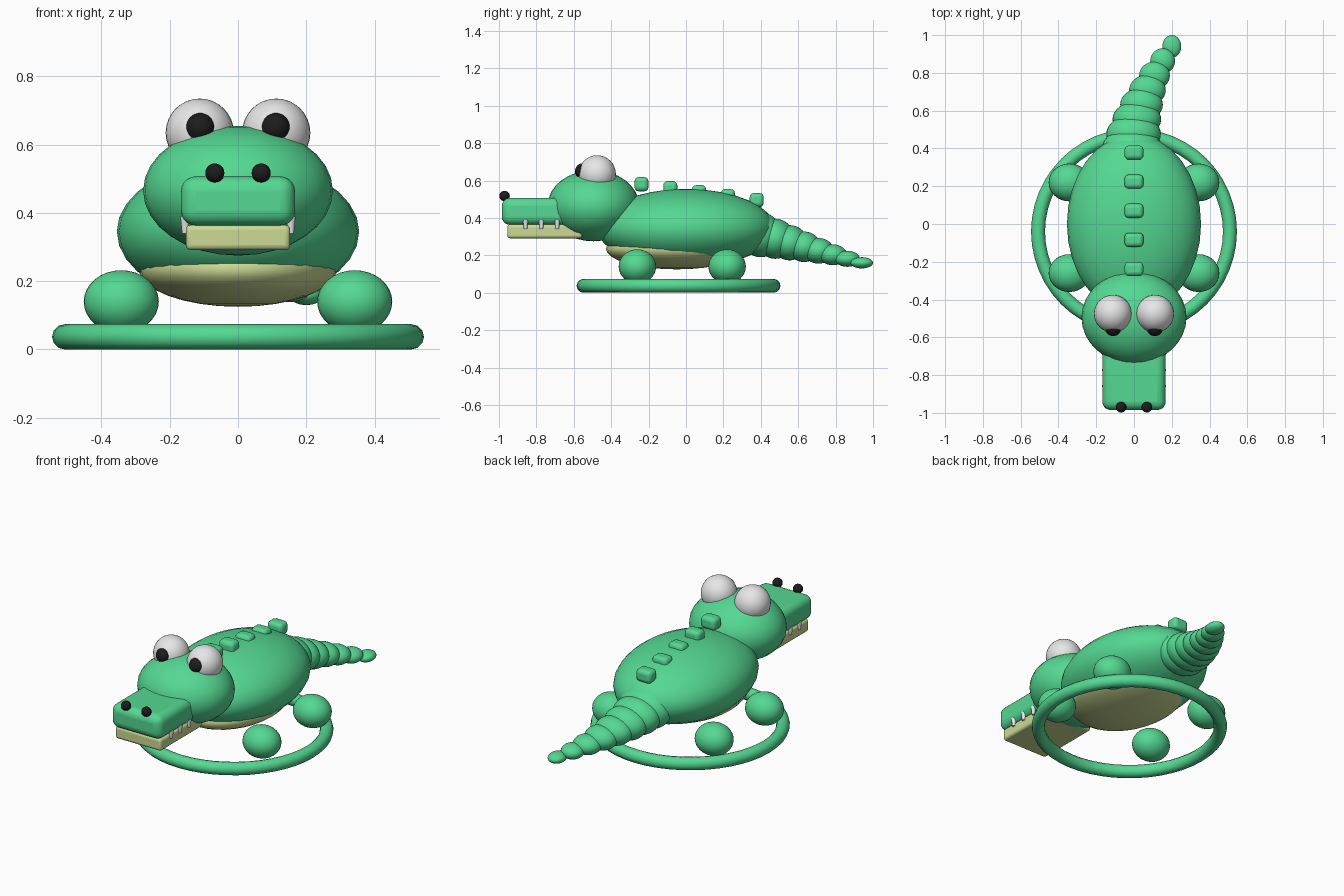
import bpy
from math import radians

if "Cube" in bpy.data.objects:
    bpy.data.objects.remove(bpy.data.objects["Cube"], do_unlink=True)


def material(name, rgb):
    m = bpy.data.materials.new(name)
    m.use_nodes = True
    m.diffuse_color = (*rgb, 1)
    bsdf = m.node_tree.nodes["Principled BSDF"]
    bsdf.inputs["Base Color"].default_value = (*rgb, 1)
    bsdf.inputs["Roughness"].default_value = 0.6
    return m


green = material("skin green", (0.09, 0.69, 0.29))
tan = material("belly yellow green", (0.6, 0.7, 0.3))
white = material("eye white", (0.85, 0.85, 0.85))
black = material("pupil black", (0.012, 0.012, 0.012))


def finish(name, mat):
    ob = bpy.context.object
    ob.name = name
    ob.data.materials.append(mat)
    bpy.ops.object.shade_smooth_by_angle(angle=radians(40))
    return ob


def ellipsoid(name, mat, loc, radii):
    bpy.ops.mesh.primitive_uv_sphere_add(segments=32, ring_count=16, radius=1, location=loc)
    bpy.context.object.scale = radii
    bpy.ops.object.transform_apply(location=False, rotation=False, scale=True)
    return finish(name, mat)


def rounded_box(name, mat, loc, size, bevel, segments):
    bpy.ops.mesh.primitive_cube_add(size=1, location=loc)
    ob = bpy.context.object
    ob.scale = size
    bpy.ops.object.transform_apply(location=False, rotation=False, scale=True)
    mod = ob.modifiers.new("Bevel", "BEVEL")
    mod.width = bevel
    mod.segments = segments
    return finish(name, mat)


# Body and belly
ellipsoid("body", green, (0, 0, 0.345), (0.355, 0.475, 0.21))
ellipsoid("belly", tan, (0, -0.05, 0.235), (0.29, 0.378, 0.11))

# Head, snout and lower jaw
ellipsoid("head", green, (0, -0.495, 0.465), (0.278, 0.245, 0.19))
rounded_box("snout", green, (0, -0.76, 0.435), (0.335, 0.45, 0.145), 0.045, 5)
rounded_box("lower_jaw", tan, (0, -0.755, 0.328), (0.306, 0.4, 0.074), 0.015, 3)

# Paired parts
for side, s in (("left", 1), ("right", -1)):
    ellipsoid(f"{side}_eye", white, (s * 0.112, -0.475, 0.635), (0.1, 0.1, 0.1))
    ellipsoid(f"{side}_pupil", black, (s * 0.111, -0.55, 0.65), (0.043, 0.043, 0.043))
    ellipsoid(f"{side}_nostril", black, (s * 0.068, -0.97, 0.517), (0.028, 0.028, 0.028))
    for place, y in (("front", -0.26), ("back", 0.22)):
        ellipsoid(f"{side}_{place}_foot", green, (s * 0.342, y, 0.14), (0.11, 0.1, 0.092))
    for i in range(3):
        bpy.ops.mesh.primitive_cone_add(vertices=16, radius1=0.009, radius2=0.014, depth=0.05,
                                        location=(s * 0.155, -0.858 + 0.085 * i, 0.365))
        finish(f"{side}_tooth_{i + 1}", white)

# Tapering, curving tail
count = 8
for i in range(count):
    t = i / (count - 1)
    ellipsoid(f"tail_segment_{i + 1}", green,
              (-0.01 + 0.21 * t ** 1.7, 0.4 + 0.54 * t, 0.31 - 0.15 * t),
              (0.16 - 0.11 * t, 0.11 - 0.05 * t, 0.12 - 0.09 * t))

# Back ridge bumps
for i in range(5):
    rounded_box(f"back_bump_{i + 1}", green, (0, -0.238 + 0.154 * i, 0.58 - 0.0212 * i),
                (0.1, 0.075, 0.075), 0.022, 3)

# Floor ring
bpy.ops.mesh.primitive_torus_add(major_segments=48, minor_segments=12, major_radius=0.508,
                                 minor_radius=0.037, location=(0, -0.04, 0.037))
finish("floor_ring", green)
